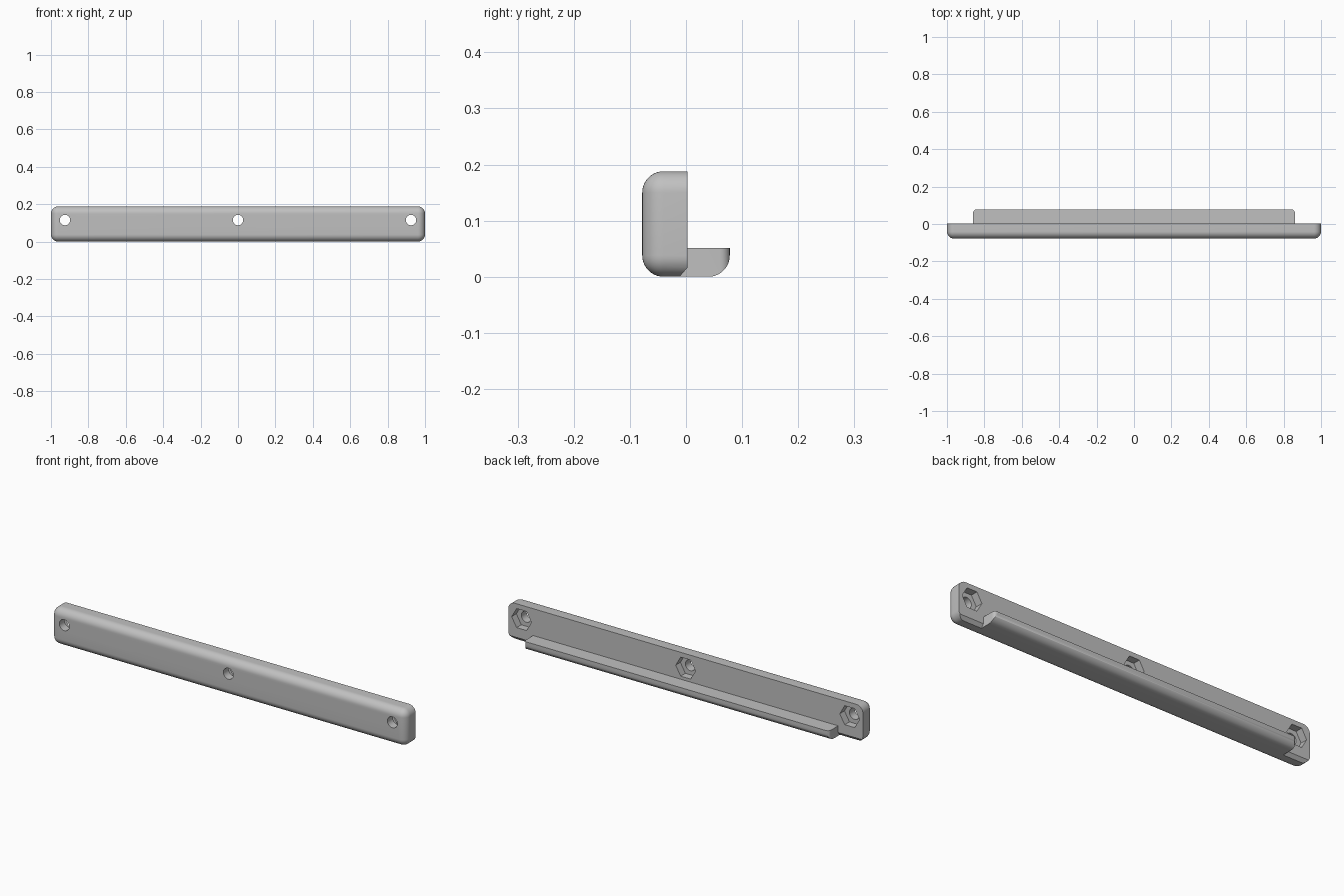
import bpy, bmesh
from math import pi, radians, cos, sin
from mathutils import Matrix, Vector

cube = bpy.data.objects.get("Cube")
if cube:
    bpy.data.objects.remove(cube, do_unlink=True)

BACK, FRONT, HEIGHT = 0.003, -0.078, 0.188
HOLE_Z = 0.115

grey = bpy.data.materials.new("light_grey")
grey.use_nodes = True
grey.diffuse_color = (0.53, 0.53, 0.53, 1)
grey.node_tree.nodes["Principled BSDF"].inputs["Base Color"].default_value = grey.diffuse_color


def make_object(name, bm):
    bmesh.ops.recalc_face_normals(bm, faces=bm.faces)
    mesh = bpy.data.meshes.new(name)
    bm.to_mesh(mesh)
    bm.free()
    mesh.materials.append(grey)
    obj = bpy.data.objects.new(name, mesh)
    bpy.context.collection.objects.link(obj)
    return obj


def box(low, high):
    bm = bmesh.new()
    bmesh.ops.create_cube(bm, size=1)
    low, high = Vector(low), Vector(high)
    for v in bm.verts:
        v.co = (low + high) / 2 + v.co * (high - low)
    return bm


def prism(name, sides, radius, x, y0, y1):
    """Prism along y, with one corner pointing sideways."""
    bm = bmesh.new()
    ring = [bm.verts.new((x + radius * cos(2 * pi * i / sides), y0,
                          HOLE_Z + radius * sin(2 * pi * i / sides))) for i in range(sides)]
    face = bm.faces.new(ring)
    out = bmesh.ops.extrude_face_region(bm, geom=[face])
    moved = [g for g in out["geom"] if isinstance(g, bmesh.types.BMVert)]
    bmesh.ops.translate(bm, verts=moved, vec=(0, y1 - y0, 0))
    return make_object(name, bm)


def combine(target, tool, operation):
    mod = target.modifiers.new("combine", "BOOLEAN")
    mod.operation, mod.object, mod.solver = operation, tool, "EXACT"
    bpy.context.view_layer.objects.active = target
    bpy.ops.object.modifier_apply(modifier=mod.name)
    bpy.data.objects.remove(tool, do_unlink=True)


# Main bar: rounded outline and rounded front rim, flat back
bm = box((-1, FRONT, 0), (1, BACK, HEIGHT))
middle = (FRONT + BACK) / 2
rounded = [e for e in bm.edges if min(v.co.y for v in e.verts) < middle]
bmesh.ops.bevel(bm, geom=rounded, offset=0.038, segments=10, profile=0.5, affect="EDGES")
bar = make_object("mounting_bar", bm)

# Chamfer along the lower back edge
bm = box((-1.1, -0.1, -0.1), (1.1, 0.1, 0))
bmesh.ops.transform(bm, verts=bm.verts, matrix=Matrix.Translation((0, -0.005, 0.0075))
                    @ Matrix.Rotation(radians(49), 4, "X"))
combine(bar, make_object("chamfer_cutter", bm), "DIFFERENCE")

# Ledge: flat on top, rounded along the lower outer edge
bm = box((-0.86, -0.03, 0), (0.86, 0.078, 0.051))
upright = [e for e in bm.edges if all(v.co.y > 0.05 for v in e.verts)
           and abs(e.verts[0].co.z - e.verts[1].co.z) > 0.01]
bmesh.ops.bevel(bm, geom=upright, offset=0.018, segments=6, profile=0.5, affect="EDGES")
ledge = make_object("ledge", bm)

# Quarter-round profile that trims the ledge
bm = bmesh.new()
arc = [(0.04 + 0.038 * sin(a), 0.038 - 0.038 * cos(a)) for a in (pi / 24 * i for i in range(13))]
profile = [(-0.04, 0)] + arc + [(0.078, 0.06), (-0.04, 0.06)]
face = bm.faces.new([bm.verts.new((-0.9, y, z)) for y, z in profile])
out = bmesh.ops.extrude_face_region(bm, geom=[face])
bmesh.ops.translate(bm, vec=(1.8, 0, 0),
                    verts=[g for g in out["geom"] if isinstance(g, bmesh.types.BMVert)])
combine(ledge, make_object("ledge_profile", bm), "INTERSECT")
combine(bar, ledge, "UNION")

# Screw holes with hexagonal nut pockets at the back
for x in (-0.925, 0, 0.925):
    combine(bar, prism("screw_hole", 32, 0.028, x, -0.2, 0.2), "DIFFERENCE")
    combine(bar, prism("nut_pocket", 6, 0.056, x, -0.035, 0.1), "DIFFERENCE")

bpy.ops.object.select_all(action="DESELECT")
bar.select_set(True)
bpy.context.view_layer.objects.active = bar
bpy.ops.object.shade_smooth_by_angle(angle=radians(30))
